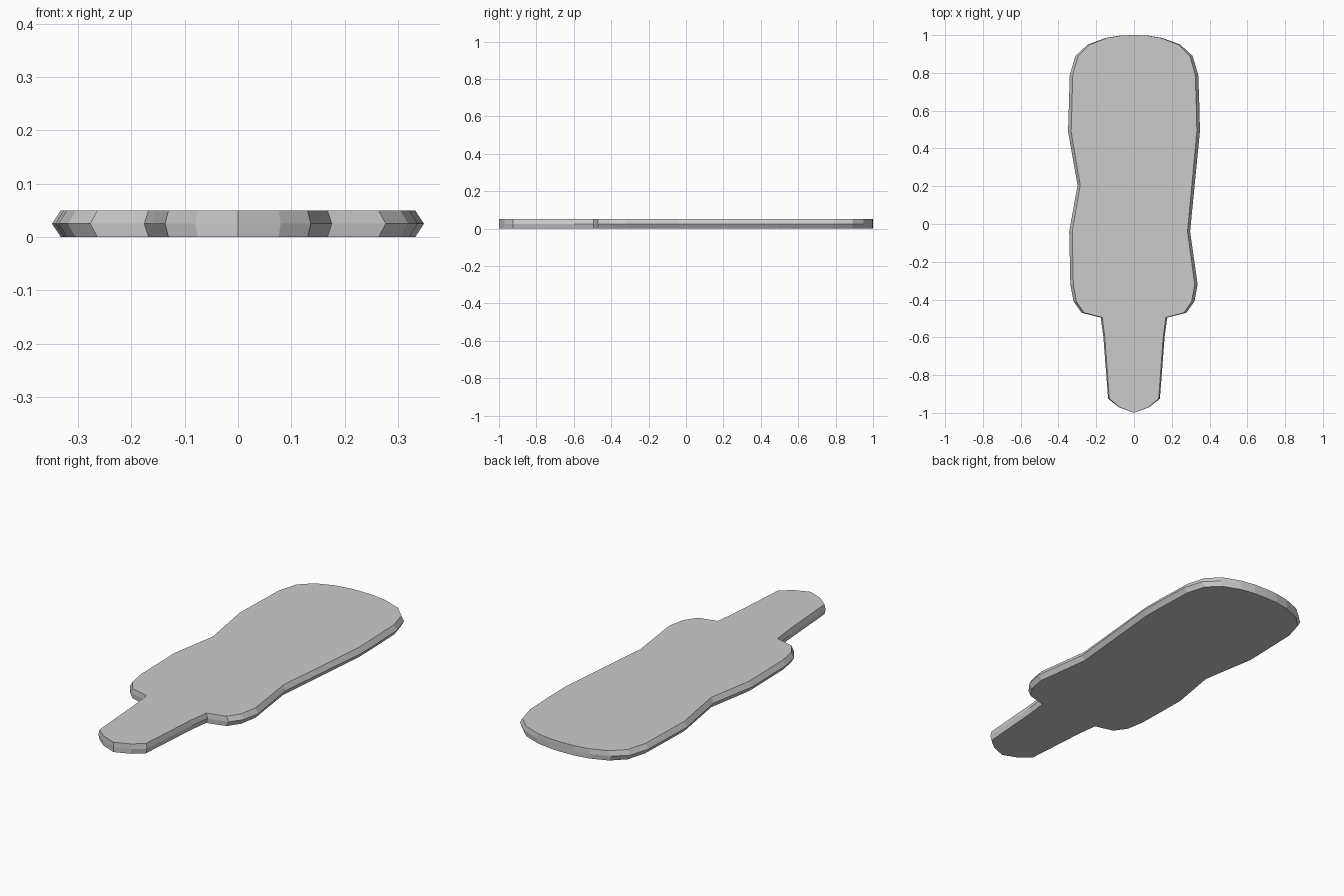
import bpy, bmesh

if "Cube" in bpy.data.objects:
    bpy.data.objects.remove(bpy.data.objects["Cube"])

# Half outlines from the crown down to the handle tip: (x, y)
crown = [(0.07, 0.998), (0.15, 0.985), (0.245, 0.95), (0.31, 0.89), (0.34, 0.79), (0.35, 0.49)]
shoulder = [(0.337, -0.32), (0.32, -0.41), (0.277, -0.47), (0.176, -0.495),
            (0.162, -0.60), (0.137, -0.925), (0.08, -0.97)]
right_waist = [(0.347, 0.60), (0.349, 0.49), (0.297, -0.04)]
left_waist = [(0.349, 0.49), (0.299, 0.205), (0.343, -0.04)]

right = crown[:-1] + right_waist + shoulder
left = [(-x, y) for x, y in crown[:-1] + left_waist + shoulder]
outline = [(0, 1.0)] + right + [(0, -1.0)] + left[::-1]


def layered_slab(name, points, layers):
    """Stack scaled copies of an outline; layers are (height, width factor)."""
    bm = bmesh.new()
    rings = [[bm.verts.new((x * w, y, z)) for x, y in points] for z, w in layers]
    n = len(points)
    for low, high in zip(rings, rings[1:]):
        for i in range(n):
            j = (i + 1) % n
            bm.faces.new((low[i], low[j], high[j], high[i]))
    bm.faces.new(rings[0][::-1])
    bm.faces.new(rings[-1])
    bmesh.ops.recalc_face_normals(bm, faces=bm.faces)
    mesh = bpy.data.meshes.new(name)
    bm.to_mesh(mesh)
    bm.free()
    obj = bpy.data.objects.new(name, mesh)
    bpy.context.collection.objects.link(obj)
    return obj


# Flat board with handle, widest at mid thickness so the rim comes to an edge
layered_slab("paddle_board", outline, [(0, 0.953), (0.025, 1.0), (0.05, 0.953)])
